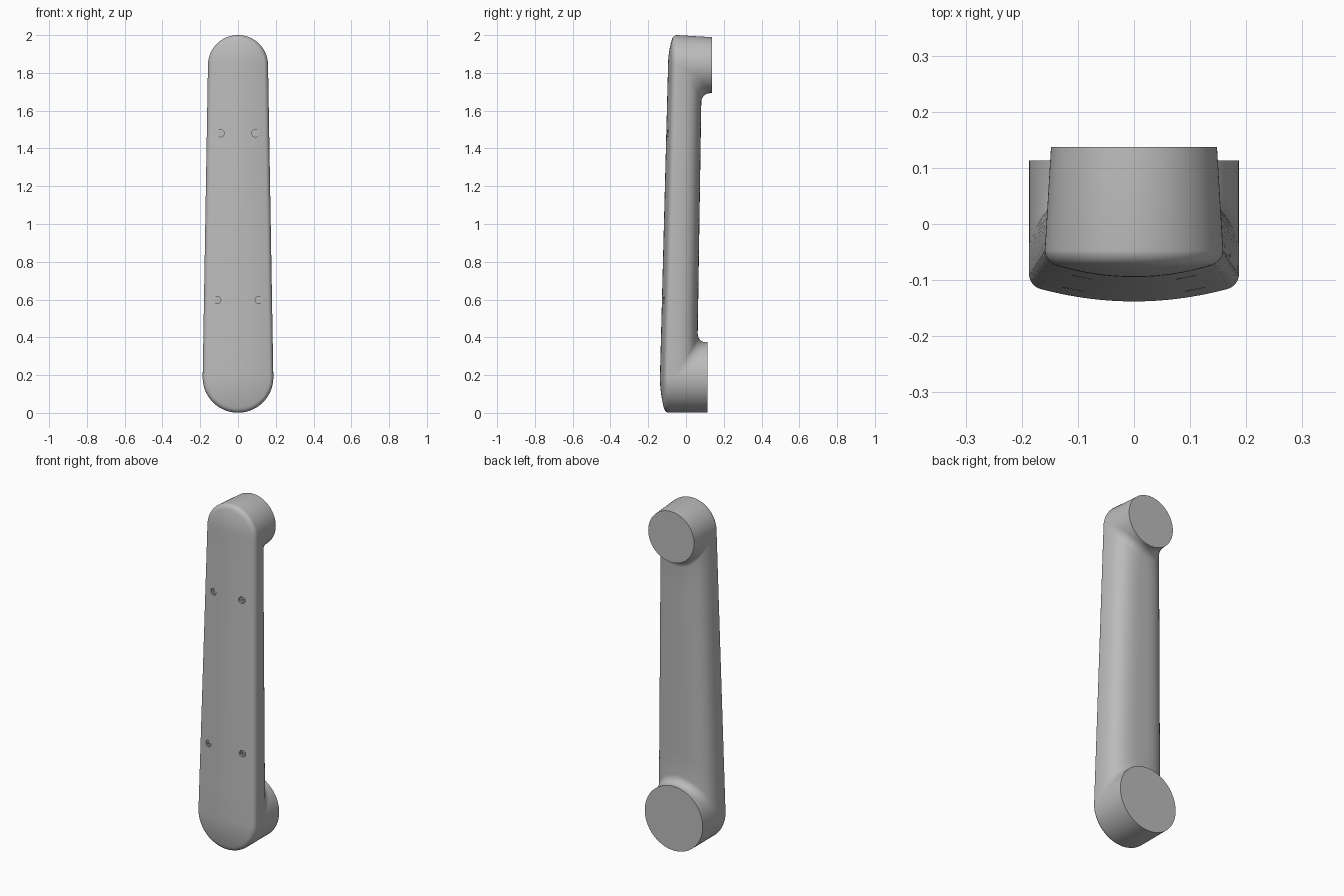
import bpy, bmesh
from math import sin, cos, pi, hypot, sqrt
from mathutils import Matrix

if "Cube" in bpy.data.objects:
    bpy.data.objects.remove(bpy.data.objects["Cube"])


def material(name, rgb):
    m = bpy.data.materials.new(name)
    m.use_nodes = True
    m.diffuse_color = (*rgb, 1)
    m.node_tree.nodes["Principled BSDF"].inputs["Base Color"].default_value = (*rgb, 1)
    return m


GREY = material("light grey", (0.5, 0.5, 0.5))


def add_object(name, bm):
    me = bpy.data.meshes.new(name)
    bm.to_mesh(me)
    bm.free()
    ob = bpy.data.objects.new(name, me)
    bpy.context.collection.objects.link(ob)
    me.materials.append(GREY)
    return ob


def activate(ob):
    bpy.ops.object.select_all(action="DESELECT")
    ob.select_set(True)
    bpy.context.view_layer.objects.active = ob


def lerp(a, b, t):
    return a + (b - a) * t


# Joint ends: centre height, radius, front face, pad face, arm back, wall draft
LOW = dict(z=0.188, r=0.187, front=-0.138, pad=0.113, back=0.062, draft=0.0)
TOP = dict(z=1.841, r=0.159, front=-0.095, pad=0.137, back=0.081, draft=0.06)
CROWN, ROUND, FILLET = 0.028, 0.02, 0.045
COLUMNS, STEPS, MID, ARC = 64, 14, 10, 7


def rim(end):
    return end["front"] + CROWN + ROUND


def radius(end, y):
    return end["r"] - end["draft"] * (y - rim(end))


def front_y(front, r, rho):
    """Crowned front with a rounded border; rho is 0 on the spine, 1 at the rim."""
    inside = max(0.0, ROUND - (1 - min(rho, 1)) * r)
    return front + CROWN * rho ** 2 + ROUND - sqrt(max(0, ROUND ** 2 - inside ** 2))


def front_end(end, side, a):
    """Front points over a joint, from its outer rim to its centre height."""
    pts = []
    for k in range(STEPS):
        v = cos(a) * cos(k / STEPS * pi / 2)
        y = front_y(end["front"], end["r"], hypot(sin(a), v))
        pts.append((sin(a) * end["r"], y, end["z"] + side * v * end["r"]))
    return pts


def back_end(end, side, a):
    """Pad edge, inner wall and fillet down to the back of the arm."""
    f = FILLET * sqrt(max(0, cos(a)))
    hollow = max(0, 1 - abs(sin(a)) ** 3) ** (1 / 3)
    base = lerp(rim(end), end["back"], hollow)
    f_y = min(f, 0.75 * (end["pad"] - base))

    def wall(y, off=0):
        r = radius(end, y)
        return (sin(a) * r, y, end["z"] - side * (cos(a) * r + off))

    pts = [wall(end["pad"])]
    for k in range(ARC):
        t = k / (ARC - 1) * pi / 2
        pts.append(wall(base + f_y * (1 - sin(t)), f * (1 - cos(t))))
    return pts


def column(a):
    """Closed lengthwise section through the arm at one position across."""
    def outer_pad(end, side):
        r = radius(end, end["pad"])
        return (sin(a) * r, end["pad"], end["z"] + side * cos(a) * r)

    pts = [outer_pad(LOW, -1)] + front_end(LOW, -1, a)
    for k in range(MID + 1):
        t = k / MID
        r = lerp(LOW["r"], TOP["r"], t)
        y = front_y(lerp(LOW["front"], TOP["front"], t), r, abs(sin(a)))
        pts.append((sin(a) * r, y, lerp(LOW["z"], TOP["z"], t)))
    pts += front_end(TOP, 1, a)[::-1] + [outer_pad(TOP, 1)]
    upper, lower = back_end(TOP, 1, a), back_end(LOW, -1, a)
    pts += upper
    for k in range(1, MID):
        pts.append(tuple(lerp(p, q, k / MID) for p, q in zip(upper[-1], lower[-1])))
    return pts + lower[::-1]


# Arm link: skin neighbouring lengthwise sections
bm = bmesh.new()
loops = [[bm.verts.new(p) for p in column(lerp(-pi / 2, pi / 2, i / COLUMNS))]
         for i in range(COLUMNS + 1)]
for one, two in zip(loops, loops[1:]):
    n = len(one)
    for j in range(n):
        k = (j + 1) % n
        bm.faces.new((one[j], two[j], two[k], one[k]))
bmesh.ops.remove_doubles(bm, verts=bm.verts, dist=0.00005)
bmesh.ops.dissolve_degenerate(bm, edges=bm.edges, dist=0.00002)
bmesh.ops.recalc_face_normals(bm, faces=bm.faces)
arm = add_object("arm_link", bm)


def disc(bm, x, y, z, r, depth, sides=24):
    """Cylinder along y whose front face is at y."""
    m = Matrix.Translation((x, y + depth / 2, z)) @ Matrix.Rotation(pi / 2, 4, "X")
    bmesh.ops.create_cone(bm, cap_ends=True, segments=sides, radius1=r, radius2=r,
                          depth=depth, matrix=m)


def cut(ob, cutter):
    cutter.hide_render = True
    mod = ob.modifiers.new("cut", "BOOLEAN")
    mod.object, mod.operation, mod.solver = cutter, "DIFFERENCE", "EXACT"
    activate(ob)
    bpy.ops.object.modifier_apply(modifier=mod.name)
    bpy.data.objects.remove(cutter)


# Recessed screws in the front cover
holes, heads, sockets = bmesh.new(), bmesh.new(), bmesh.new()
for x, z in ((0.092, 1.48), (0.11, 0.597)):
    t = (z - LOW["z"]) / (TOP["z"] - LOW["z"])
    r = lerp(LOW["r"], TOP["r"], t)
    y = front_y(lerp(LOW["front"], TOP["front"], t), r, x / r)
    for s in (-1, 1):
        disc(holes, s * x, y - 0.02, z, 0.019, 0.03)
        disc(heads, s * x, y + 0.003, z, 0.015, 0.012)
        disc(sockets, s * x, y - 0.01, z, 0.007, 0.019, 6)
cut(arm, add_object("screw_holes", holes))
screws = add_object("screws", heads)
cut(screws, add_object("hex_sockets", sockets))

for ob in (arm, screws):
    activate(ob)
    bpy.ops.object.shade_smooth_by_angle(angle=pi / 6)
